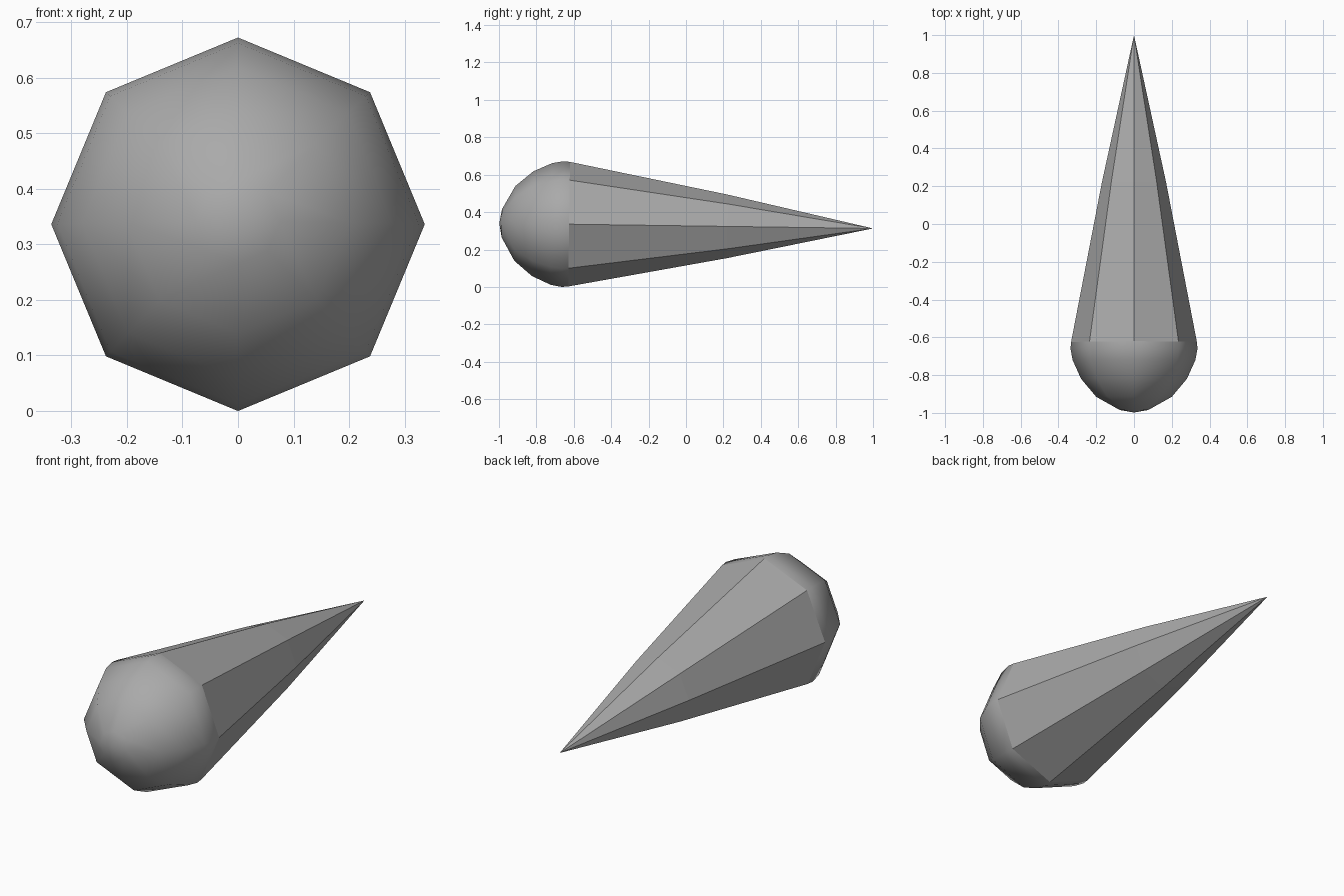
import bpy, bmesh, math
from mathutils import Matrix

SIDES = 8
CENTRE = (0, -0.66, 0.336)
TILT = Matrix.Rotation(math.radians(-0.8), 3, 'X')

cube = bpy.data.objects.get("Cube")
if cube:
    bpy.data.objects.remove(cube)

grey = bpy.data.materials.new("mid_grey")
grey.use_nodes = True
colour = (0.4, 0.4, 0.4, 1)
grey.diffuse_color = colour
grey.node_tree.nodes["Principled BSDF"].inputs["Base Color"].default_value = colour


def lathe(name, profile, smooth):
    """Turn a (radius, distance along y) profile around the lengthwise axis."""
    bm = bmesh.new()
    rings = []
    for r, y in profile:
        count = SIDES if r > 0 else 1
        rings.append([bm.verts.new((r * math.sin(math.tau * i / SIDES), y,
                                    r * math.cos(math.tau * i / SIDES)))
                      for i in range(count)])
    for a, b in zip(rings, rings[1:]):
        for i in range(SIDES):
            j = (i + 1) % SIDES
            corners = [a[i % len(a)], a[j % len(a)], b[j % len(b)], b[i % len(b)]]
            bm.faces.new(list(dict.fromkeys(corners)))
    # Point every face away from the axis or the centre of the part
    middle = sum(y for _, y in profile) / len(profile)
    for f in bm.faces:
        f.smooth = smooth
        f.normal_update()
        out = f.calc_center_median()
        out.y -= middle
        if f.normal.dot(out) < 0:
            f.normal_flip()
    bmesh.ops.rotate(bm, verts=bm.verts, cent=(0, 0, 0), matrix=TILT)
    bmesh.ops.translate(bm, verts=bm.verts, vec=CENTRE)
    mesh = bpy.data.meshes.new(name)
    bm.to_mesh(mesh)
    bm.free()
    mesh.materials.append(grey)
    obj = bpy.data.objects.new(name, mesh)
    bpy.context.collection.objects.link(obj)


# Rounded front head
lathe("round_head", [(0, -0.338), (0.075, -0.325), (0.2, -0.255), (0.28, -0.16),
                     (0.325, -0.06), (0.336, 0), (0.333, 0.035)], True)

# Faceted tail, slightly bowed, running to a point at the back
lathe("tapered_tail", [(0.333, 0.035), (0.17, 0.88), (0, 1.66)], False)
